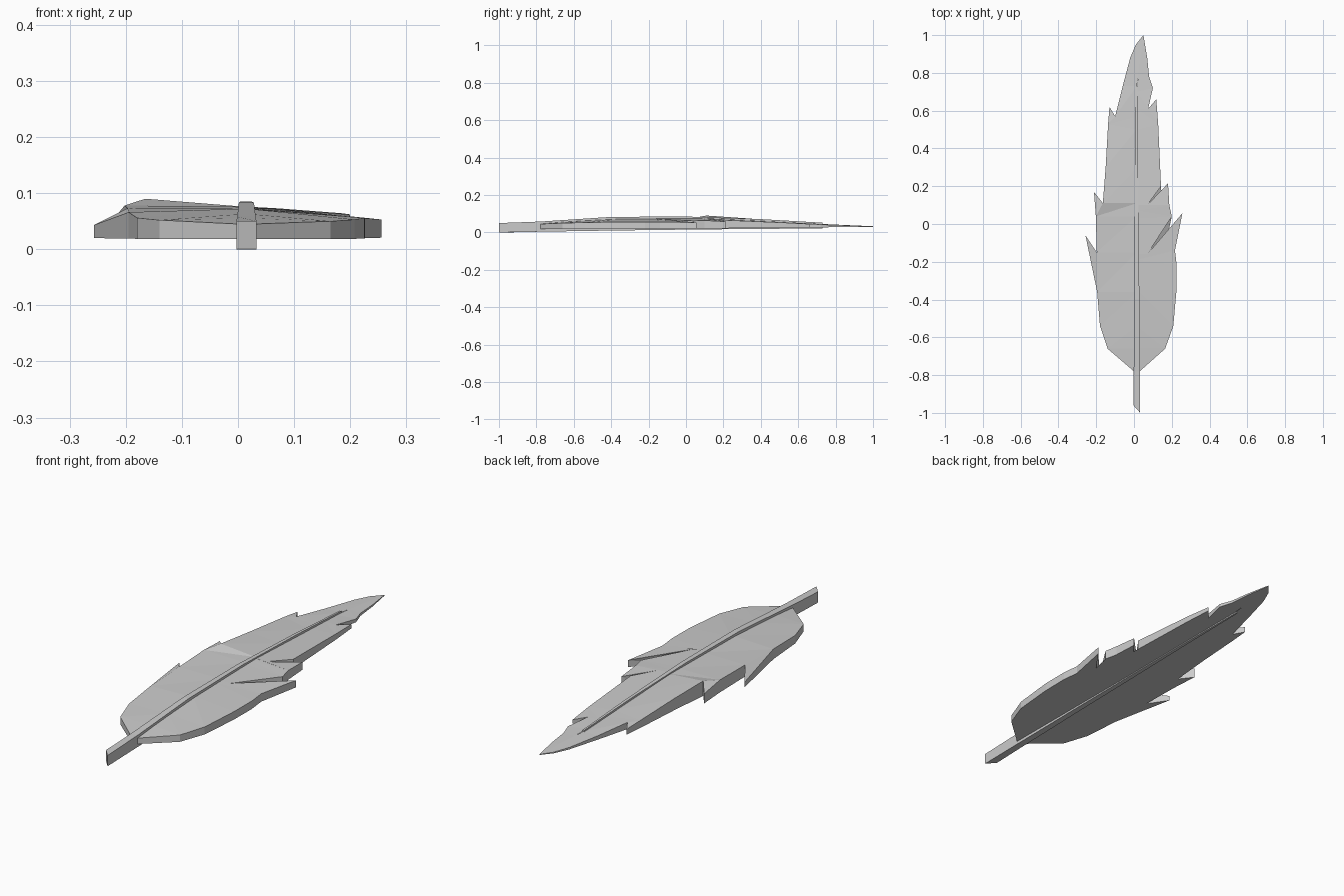
import bpy, bmesh


def lerp(table, y):
    """Piecewise-linear lookup in a list of (y, value)."""
    for (a, va), (b, vb) in zip(table, table[1:]):
        if y <= b:
            return va + (vb - va) * max(0, y - a) / (b - a)
    return table[-1][1]


def finish(bm, name):
    bmesh.ops.remove_doubles(bm, verts=bm.verts, dist=0.0002)
    bmesh.ops.recalc_face_normals(bm, faces=bm.faces)
    mesh = bpy.data.meshes.new(name)
    bm.to_mesh(mesh)
    bm.free()
    obj = bpy.data.objects.new(name, mesh)
    bpy.context.collection.objects.link(obj)
    return obj


SPINE_X = [(-1, 0.015), (0.73, 0.015), (1.0, 0.05)]
SPINE_TOP = [(-0.78, 0.048), (-0.4, 0.072), (0.1, 0.076), (0.7, 0.046), (1.0, 0.033)]
BOTTOM = [(-0.78, 0.018), (0.0, 0.02), (0.7, 0.027), (1.0, 0.03)]


def half_vane(name, edge):
    """Edge rows: (x, y, top z, spine y). Spine y of None marks a barb tip.
    Two extra numbers place the underside of a notch elsewhere than its top."""
    bm = bmesh.new()
    top, low, spine = [], [], []
    for x, y, z, sy, *under in edge:
        bx, by = under or (x, y)
        top.append(bm.verts.new((x, y, z)))
        low.append(bm.verts.new((bx, by, lerp(BOTTOM, by))))
        if sy is None:
            spine.append(None)
        else:
            sx = lerp(SPINE_X, sy)
            spine.append((bm.verts.new((sx, sy, lerp(SPINE_TOP, sy))),
                          bm.verts.new((sx, sy, lerp(BOTTOM, sy)))))

    def face(*vs):
        bm.faces.new(vs)

    base = [i for i, s in enumerate(spine) if s]
    for i, j in zip(base, base[1:]):
        for k, ring in enumerate((top, low)):
            face(ring[i], ring[j], spine[j][k])
            face(ring[i], spine[j][k], spine[i][k])
            if j - i == 2:
                face(ring[i], ring[i + 1], ring[j])
    for i in range(len(edge) - 1):
        face(top[i], top[i + 1], low[i + 1])
        face(top[i], low[i + 1], low[i])
    # closing wall at the quill end
    face(top[0], low[0], spine[0][1], spine[0][0])
    return finish(bm, name)


# left side of the vane
half_vane("left_vane", [
    (0.0, -0.78, 0.045, -0.779), (-0.14, -0.66, 0.052, -0.66),
    (-0.18, -0.54, 0.056, -0.54), (-0.195, -0.36, 0.066, -0.36),
    (-0.257, -0.06, 0.043, None), (-0.197, -0.15, 0.073, -0.15),
    (-0.202, 0.04, 0.078, 0.04), (-0.212, 0.17, 0.066, None),
    (-0.165, 0.11, 0.09, 0.11), (-0.15, 0.3, 0.077, 0.3),
    (-0.137, 0.53, 0.06, 0.5), (-0.13, 0.62, 0.052, None),
    (-0.1, 0.57, 0.057, 0.57), (-0.06, 0.73, 0.045, 0.73),
    (-0.02, 0.88, 0.038, 0.88), (0.01, 0.95, 0.035, 0.95),
    (0.05, 1.0, 0.033, 1.0)])

# right side of the vane
half_vane("right_vane", [
    (0.03, -0.78, 0.045, -0.779), (0.165, -0.66, 0.05, -0.66),
    (0.208, -0.54, 0.053, -0.54), (0.225, -0.35, 0.056, -0.35),
    (0.226, -0.22, 0.056, -0.22), (0.217, -0.14, 0.056, -0.19),
    (0.256, 0.057, 0.053, None), (0.07, -0.16, 0.072, -0.16, 0.18, -0.05),
    (0.2, 0.04, 0.062, 0.03), (0.187, 0.1, 0.064, 0.07),
    (0.18, 0.215, 0.058, None), (0.07, 0.1, 0.073, 0.1, 0.145, 0.17),
    (0.143, 0.2, 0.066, 0.2), (0.128, 0.53, 0.052, 0.5),
    (0.118, 0.66, 0.045, None), (0.075, 0.61, 0.05, 0.61),
    (0.1, 0.72, 0.042, 0.7), (0.08, 0.78, 0.04, 0.78),
    (0.07, 0.88, 0.037, 0.88), (0.05, 1.0, 0.033, 1.0)])

# tapering shaft: (y, centre x, half width, bottom z, top z)
bm = bmesh.new()
rings = []
for y, cx, w, z0, z1 in [(-0.98, 0.015, 0.018, 0.0, 0.05),
                         (-0.78, 0.015, 0.0165, 0.004, 0.058),
                         (-0.4, 0.015, 0.0135, 0.01, 0.083),
                         (0.0, 0.014, 0.0105, 0.015, 0.085),
                         (0.4, 0.014, 0.007, 0.019, 0.071),
                         (0.73, 0.013, 0.004, 0.021, 0.052)]:
    skew = 0.02 if y < -0.9 else 0.0  # slanted cut at the quill end
    rings.append([bm.verts.new((cx + s * w, y - s * skew, z))
                  for s, z in ((-1, z0), (1, z0), (1, z1), (-1, z1))])
for a, b in zip(rings, rings[1:]):
    for k in range(4):
        n = (k + 1) % 4
        bm.faces.new((a[k], a[n], b[n], b[k]))
bm.faces.new(rings[0])
bm.faces.new(rings[-1])
finish(bm, "shaft")
